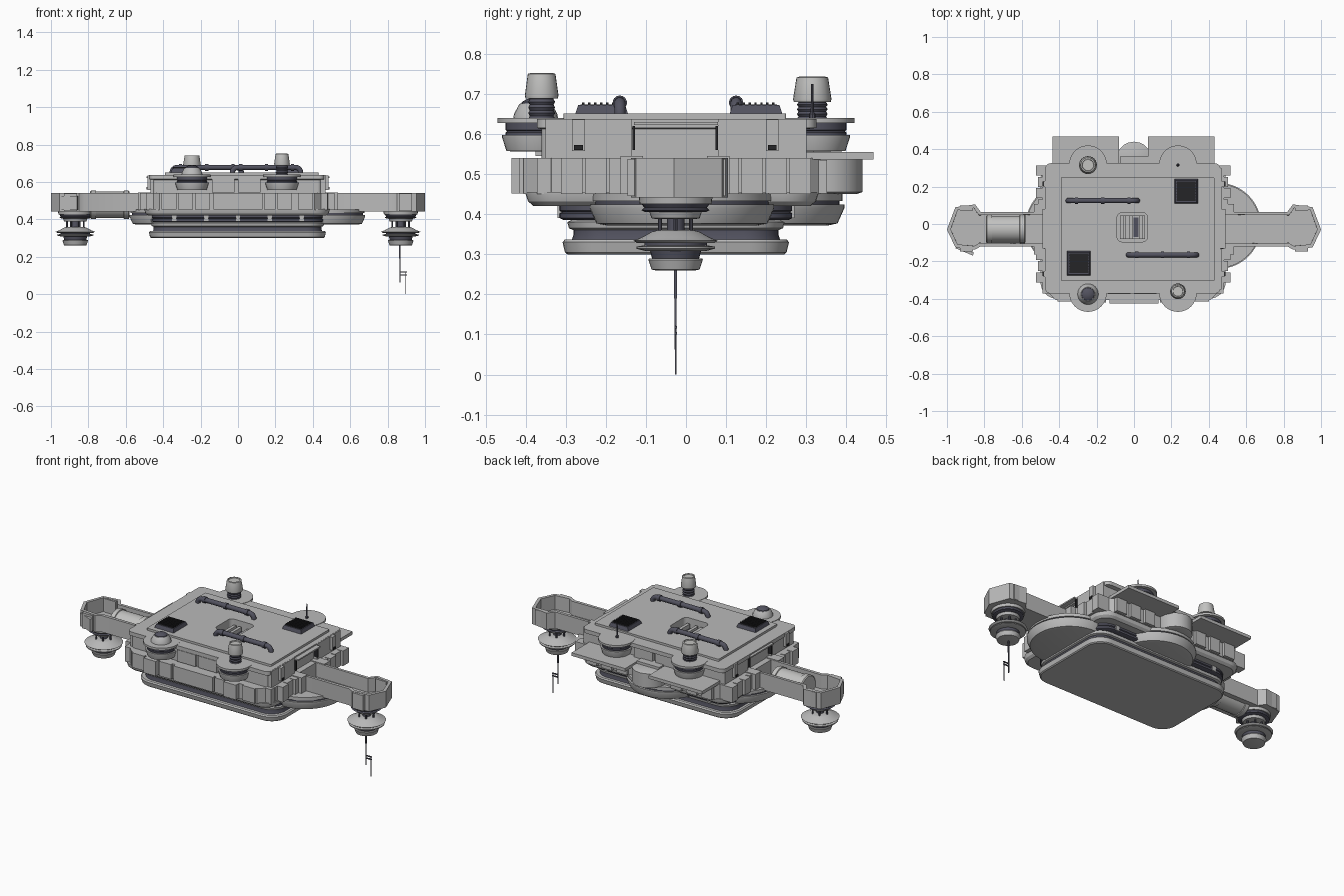
import bpy, bmesh, math
from math import sin, cos, pi
from mathutils import Matrix, Vector

if "Cube" in bpy.data.objects:
    bpy.data.objects.remove(bpy.data.objects["Cube"])

def material(name, c):
    m = bpy.data.materials.new(name)
    m.diffuse_color = (*c, 1)
    m.use_nodes = True
    m.node_tree.nodes["Principled BSDF"].inputs["Base Color"].default_value = m.diffuse_color
    return m

GREY = material("hull grey", (0.49, 0.49, 0.49))
PALE = material("pale cap grey", (0.54, 0.54, 0.53))
SLATE = material("dark slate", (0.085, 0.085, 0.115))
BLACK = material("vent black", (0.018, 0.018, 0.02))

def finish(name, bm, mat):
    bmesh.ops.recalc_face_normals(bm, faces=bm.faces[:])
    me = bpy.data.meshes.new(name)
    bm.to_mesh(me)
    bm.free()
    me.materials.append(mat)
    me.shade_smooth()
    me.set_sharp_from_angle(angle=math.radians(30))
    ob = bpy.data.objects.new(name, me)
    bpy.context.scene.collection.objects.link(ob)
    return ob

def loft(name, rings, mat, M=Matrix()):
    bm = bmesh.new()
    vs = [[bm.verts.new(M @ Vector(p)) for p in r] for r in rings]
    n = len(vs[0])
    for a, b in zip(vs, vs[1:]):
        for i in range(n):
            bm.faces.new((a[i], a[(i + 1) % n], b[(i + 1) % n], b[i]))
    bm.faces.new(vs[0][::-1])
    bm.faces.new(vs[-1])
    return finish(name, bm, mat)

def lathe(name, x, y, prof, mat, n=32, M=None):
    rings = [[(r * cos(2 * pi * i / n), r * sin(2 * pi * i / n), z) for i in range(n)] for r, z in prof]
    return loft(name, rings, mat, M or Matrix.Translation((x, y, 0)))

def rrect(x0, x1, y0, y1, r, z, k=8):
    pts = []
    for c, (cx, cy) in enumerate([(x1 - r, y1 - r), (x0 + r, y1 - r), (x0 + r, y0 + r), (x1 - r, y0 + r)]):
        for i in range(k + 1):
            a = pi / 2 * (c + i / k)
            pts.append((cx + r * cos(a), cy + r * sin(a), z))
    return pts

def box(name, x0, x1, y0, y1, z0, z1, mat=GREY, taper=0.0):
    t = taper
    return loft(name, [[(x0, y0, z0), (x1, y0, z0), (x1, y1, z0), (x0, y1, z0)],
                       [(x0 + t, y0 + t, z1), (x1 - t, y0 + t, z1), (x1 - t, y1 - t, z1), (x0 + t, y1 - t, z1)]], mat)

def slab(name, b, r, layers, mat):
    x0, x1, y0, y1 = b
    return loft(name, [rrect(x0 + i, x1 - i, y0 + i, y1 - i, r - i, z) for z, i in layers], mat)

# lower pan and stacked belly layers
slab("bottom_pan", (-.476, .47, -.308, .257), .1, [(.30, .012), (.305, .006), (.33, 0), (.337, .006)], GREY)
slab("pan_gasket", (-.455, .45, -.285, .235), .09, [(.336, 0), (.348, .004), (.362, .004)], SLATE)
slab("belly_plate", (-.47, .465, -.3, .25), .1, [(.36, .02), (.365, .008), (.38, .004), (.386, .016)], GREY)
slab("belly_band", (-.46, .455, -.315, .265), .1, [(.385, .01), (.39, 0), (.402, 0), (.405, .006), (.409, 0), (.428, 0)], SLATE)
slab("underside_plate", (-.5, .49, -.4, .33), .09, [(.42, .02), (.432, .006), (.45, 0), (.455, 0)], GREY)
for i in range(-2, 3):
    box("band_clip", i * .17 - .012, i * .17 + .012, -.32, -.30, .39, .42)
    box("band_clip", i * .17 - .012, i * .17 + .012, .25, .27, .39, .42)
for s in (-.46, .455):
    for y in (-.2, .14):
        box("band_clip", s - .006, s + .006, y - .012, y + .012, .39, .42)

# round bays below the left arm, right arm and back
for x, y in ((.45, -.01), (-.35, -.01), (0, .165)):
    lathe("underside_bay", x, y, [(.19, .372), (.213, .377), (.23, .415), (.23, .424)], GREY, 56)
    lathe("bay_ring", x, y, [(.218, .422), (.218, .434)], SLATE, 56)
    lathe("bay_collar", x, y, [(.225, .433), (.225, .452)], GREY, 56)

# main hull belt
def octagon(x0, x1, y0, y1, c, z):
    return [(x1, y0 + c, z), (x1, y1 - c, z), (x1 - c, y1, z), (x0 + c, y1, z),
            (x0, y1 - c, z), (x0, y0 + c, z), (x0 + c, y0, z), (x1 - c, y0, z)]
loft("main_hull", [octagon(-.49, .48, -.405, .335, .07, z) for z in (.45, .54)], GREY)
# armour blocks along the sides, front and back
for s, e in ((-1, .495), (1, .485)):
    for i, y in enumerate((-.345, -.285, -.225, -.165, .105, .165, .225, .285)):
        out = e + (.03 if i % 2 else .018) - (.025 if abs(y) > .32 else 0)
        xa, xb = sorted((s * .44, s * out))
        box("side_armour", xa, xb, y - .027, y + .027, .45, .54)
    for y in (-.135, .08):
        xa, xb = sorted((s * .44, s * .535))
        box("arm_socket", xa, xb, y - .028, y + .028, .45, .545)
for x, w, y in ((-.37, .04, -.415), (-.28, .04, -.435), (-.19, .04, -.42), (0, .13, -.425),
                (.17, .03, -.42), (.25, .04, -.435), (.36, .04, -.415)):
    box("front_armour", x - w, x + w, y, -.38, .452, .54)
for x in (-.38, -.28, -.18, .18, .28, .38):
    box("back_armour", x - .035, x + .035, .3, .352, .452, .535)

# back hub and two rear landing shelves
lathe("back_hub", 0, .345, [(.08, .45), (.095, .455), (.095, .54), (.085, .545)], GREY, 20)
box("back_hub_link", -.075, .075, .3, .36, .45, .56)
for x0, x1 in ((-.435, -.08), (.075, .43)):
    box("rear_shelf", x0, x1, .26, .468, .536, .555)

# upper hull and deck with a sunken central hatch
loft("upper_hull_deck", [
    rrect(-.455, .445, -.36, .30, .02, .535), rrect(-.455, .445, -.36, .30, .02, .612),
    rrect(-.475, .462, -.372, .325, .03, .615), rrect(-.475, .462, -.372, .325, .03, .638),
    rrect(-.39, .43, -.305, .25, .006, .638), rrect(-.39, .43, -.305, .25, .006, .651),
    rrect(-.09, .072, -.095, .06, .025, .651), rrect(-.09, .072, -.095, .06, .025, .585)], GREY)
box("hatch_door", -.075, .058, -.08, .045, .585, .6)
for x in (-.06, -.025, .03):
    box("hatch_bar", x, x + .018, -.08, .045, .6, .625)
box("hatch_slot", -.004, .024, -.07, .035, .598, .604, SLATE)
# upper side blocks, latches and rails
for s in (-1, 1):
    for y0, y1 in ((-.35, -.135), (.08, .3)):
        xa, xb = sorted((s * .42, s * .468))
        box("upper_side_block", xa, xb, y0, y1, .54, .637)
    for y in (-.268, .215):
        xa, xb = sorted((s * .46, s * .485))
        box("side_latch", xa, xb, y - .016, y + .016, .558, .636)
        xa, xb = sorted((s * .48, s * .489))
        box("latch_slot", xa, xb, y - .011, y + .011, .56, .573, BLACK)
    xa, xb = sorted((s * .46, s * .49))
    box("side_rail", xa, xb, -.13, .08, .622, .63)
    for y in (-.13, .077):
        xa, xb = sorted((s * .45, s * .478))
        box("side_slot", xa, xb, y - .003, y + .003, .56, .62, BLACK)
for x0, x1 in ((-.14, -.02), (0, .12)):
    box("front_panel", x0, x1, -.375, -.33, .545, .615)
    box("back_panel", x0, x1, .28, .318, .545, .615)

# four corner turret bases
for x, y in ((-.246, .32), (.235, .32), (-.246, -.37), (.235, -.37)):
    lathe("turret_bowl", x, y, [(.06, .556), (.078, .558), (.089, .592), (.089, .597)], GREY)
    lathe("turret_ring", x, y, [(.08, .596), (.08, .604), (.076, .607), (.08, .61), (.08, .629)], SLATE)
    lathe("turret_plate", x, y, [(.1, .627), (.1, .64)], GREY)
# capped turrets
for x, y, z, r in ((.235, -.36, .692, .042), (-.246, .315, .683, .048)):
    prof = [(r * .8 - (.004 if i % 2 else 0), .638 + i * (z - .636) / 8) for i in range(9)]
    lathe("turret_neck", x, y, prof, SLATE, 24)
    lathe("turret_cap", x, y, [(r * .96, z - .003), (r, z + .004), (r * .86, z + .046),
                               (r * .82, z + .058), (r * .66, z + .06), (r * .62, z + .054)], PALE, 24)
# low dome on the front left, whip aerial on the back right
lathe("dome_base", -.246, -.375, [(.056, .638), (.054, .65), (.042, .672), (.038, .676)], GREY, 24)
lathe("dome_top", -.246, -.375, [(.036, .674), (.034, .68), (.022, .687), (.008, .69)], SLATE, 24)
lathe("whip_aerial", .235, .315, [(.008, .638), (.008, .65), (.004, .655), (.003, .725)], SLATE, 8)

# deck pipes with bent ends
def pipe(x0, x1, y, z=.678, r=.014, R=.028):
    path = [(x0, .645, pi / 2)]
    path += [(x0 + R - R * cos(a), z - R + R * sin(a), pi / 2 - a) for a in (i * pi / 12 for i in range(7))]
    path += [(x1 - R + R * sin(a), z - R + R * cos(a), -a) for a in (i * pi / 12 for i in range(7))]
    path += [(x1, .645, -pi / 2)]
    rings = [[(px - sin(t) * r * cos(a), y + r * sin(a), pz + cos(t) * r * cos(a))
              for a in (2 * pi * i / 14 for i in range(14))] for px, pz, t in path]
    loft("deck_pipe", rings, SLATE)
    for f in (.12, .5, .88):
        M = Matrix.Translation((x0 + (x1 - x0) * f, y, z)) @ Matrix.Rotation(pi / 2, 4, 'Y')
        lathe("pipe_collar", 0, 0, [(.018, -.009), (.018, .009)], SLATE, 14, M)
pipe(-.352, .018, .125)
pipe(-.03, .335, -.165)

# deck vents with slats
for x0, y0 in ((.215, .108), (-.36, -.277)):
    box("vent_frame", x0, x0 + .128, y0, y0 + .133, .648, .672, SLATE, .008)
    box("vent_well", x0 + .014, x0 + .114, y0 + .014, y0 + .119, .668, .674, BLACK)
    for i in range(7):
        y = y0 + .018 + i * .0148
        box("vent_slat", x0 + .012, x0 + .116, y, y + .006, .67, .679, BLACK)

# side arms: open trays with a wider pointed end
def tray(s):
    pts = [(.44, -.12), (.82, -.12), (.85, -.137), (.955, -.125), (1, -.03),
           (.955, .09), (.85, .105), (.82, .065), (.44, .065)]
    bm = bmesh.new()
    lo = [bm.verts.new((s * x, y, .442)) for x, y in pts]
    hi = [bm.verts.new((s * x, y, .54)) for x, y in pts]
    for i in range(len(pts)):
        j = (i + 1) % len(pts)
        bm.faces.new((lo[i], lo[j], hi[j], hi[i]))
    bm.faces.new(lo[::-1])
    top = bm.faces.new(hi)
    bmesh.ops.recalc_face_normals(bm, faces=bm.faces[:])
    bmesh.ops.inset_individual(bm, faces=[top], thickness=.02)
    bmesh.ops.inset_individual(bm, faces=[top], thickness=.0005, depth=-.083)
    finish("side_arm_tray", bm, GREY)

for s in (-1, 1):
    tray(s)
    for y in (-.132, .085):
        xa, xb = sorted((s * .86, s * .93))
        box("arm_end_rib", xa, xb, y - .014, y + .014, .445, .538)
    # hanging pod
    x, y = s * .87, -.026
    lathe("pod_mount", x, y, [(.09, .425), (.092, .443)], GREY)
    lathe("pod_ring", x, y, [(.075, .405), (.085, .41), (.078, .416), (.085, .426)], SLATE)
    lathe("pod_cup", x, y, [(.05, .388), (.06, .39), (.066, .407)], GREY)
    for i in range(6):
        a = i * pi / 3
        lathe("pod_post", x + .045 * cos(a), y + .045 * sin(a), [(.005, .335), (.005, .392)], SLATE, 8)
    lathe("pod_core", x, y, [(.022, .33), (.022, .392)], SLATE, 16)
    lathe("pod_upper_disc", x, y, [(.096, .328), (.105, .334), (.085, .342), (.06, .356), (.045, .36)], GREY)
    lathe("pod_gasket", x, y, [(.078, .318), (.078, .33)], SLATE)
    lathe("pod_lower_disc", x, y, [(.075, .308), (.098, .314), (.098, .319), (.08, .322)], GREY)
    lathe("pod_neck", x, y, [(.058, .287), (.064, .31)], SLATE)
    lathe("pod_bowl", x, y, [(.05, .26), (.06, .262), (.068, .286), (.066, .29)], GREY)

# drum set into the left arm
M = Matrix.Translation((-.685, -.027, .478)) @ Matrix.Rotation(pi / 2, 4, 'Y')
lathe("arm_drum", 0, 0, [(.07, -.105), (.076, -.1), (.076, -.075), (.071, -.073), (.071, .073),
                         (.076, .075), (.076, .1), (.07, .105)], PALE, 32, M)
fin = box("arm_fin", -.05, .05, -.008, .008, .45, .525)
fin.location = (-.905, -.142, 0)
fin.rotation_euler = (0, 0, -.4)

# aerial hanging from the right pod
box("aerial_mast", .861, .869, -.03, -.022, .19, .265, SLATE)
box("aerial_mast_thin", .863, .868, -.0285, -.0235, .062, .2, SLATE)
box("aerial_tip", .895, .899, -.028, -.024, 0, .122, SLATE)
for z in (.1, .115):
    box("aerial_crossbar", .863, .903, -.029, -.023, z, z + .006, SLATE)
